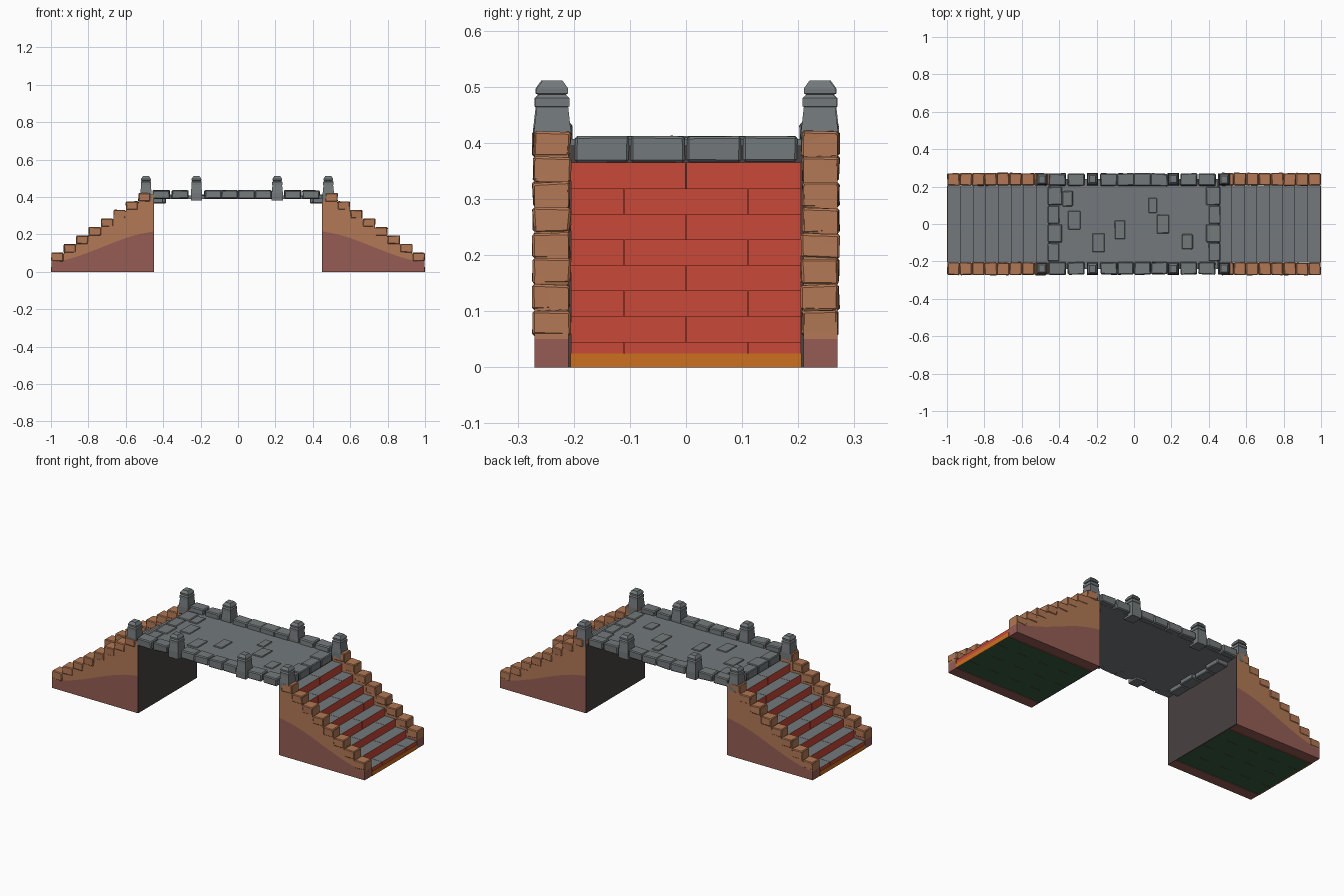
import bpy, bmesh, random

if "Cube" in bpy.data.objects:
    bpy.data.objects.remove(bpy.data.objects["Cube"])
random.seed(4)


def material(name, hexcode):
    m = bpy.data.materials.new(name)
    c = [int(hexcode[i:i + 2], 16) / 255 for i in (0, 2, 4)]
    m.diffuse_color = [*(v / 12.92 if v <= 0.04045 else ((v + 0.055) / 1.055) ** 2.4 for v in c), 1]
    m.use_nodes = True
    m.node_tree.nodes["Principled BSDF"].inputs["Base Color"].default_value = m.diffuse_color
    return m


GREY = material("grey stone", "73797b")
BROWN = material("tan brick", "b27855")
PURPLE = material("dusky brick", "955c54")
RED = material("red riser", "c84838")
ORANGE = material("orange band", "cc7020")
DARK = material("dark inner wall", "484140")
GREEN = material("dark green base", "345a40")


def hexa(bm, x, y, zlo, zhi, jitter=0.0):
    """Six-sided block; zlo and zhi give heights at x[0] and x[1]."""
    def j():
        return random.uniform(-jitter, jitter)
    v = [bm.verts.new((x[i] + j(), y[k] + j(), z[i] + j()))
         for z in (zlo, zhi) for i, k in ((0, 0), (1, 0), (1, 1), (0, 1))]
    faces = [bm.faces.new([v[i] for i in f]) for f in
             ((3, 2, 1, 0), (4, 5, 6, 7), (0, 1, 5, 4), (1, 2, 6, 5), (2, 3, 7, 6), (3, 0, 4, 7))]
    bmesh.ops.recalc_face_normals(bm, faces=faces)
    return faces


def box(bm, x0, x1, y0, y1, z0, z1, jitter=0.0):
    return hexa(bm, sorted((x0, x1)), sorted((y0, y1)), (z0, z0), (z1, z1), jitter)


def finish(bm, name, mats, bevel=0):
    me = bpy.data.meshes.new(name)
    bm.normal_update()
    bm.to_mesh(me)
    bm.free()
    for m in mats:
        me.materials.append(m)
    ob = bpy.data.objects.new(name, me)
    bpy.context.collection.objects.link(ob)
    if bevel:
        b = ob.modifiers.new("chipped edges", 'BEVEL')
        b.width, b.segments = bevel, 1
    return ob


RISE = 0.0456
STEP = 0.068
CAP = 0.0665


def band(x):
    """Height of the dusky lower band on the side walls."""
    t = min(1, max(0, (1 - abs(x)) / 0.55))
    return 0.05 + 0.165 * (0.3 * t + 0.7 * t * t * (3 - 2 * t))


for sx, side in ((-1, "left"), (1, "right")):
    # Stairs: stone treads, red risers, green underside
    bm = bmesh.new()
    for k in range(8):
        x1 = 0.998 - STEP * k
        x0 = max(0.455, x1 - STEP)
        cuts = (-0.206, 0, 0.206) if k % 2 else (-0.206, -0.11, 0.11, 0.206)
        for a, b in zip(cuts, cuts[1:]):
            box(bm, sx * x0, sx * x1, a + 0.0008, b - 0.0008, 0, RISE * (k + 1))
    bm.normal_update()
    for f in bm.faces:
        f.material_index = 1 if f.normal.z > 0.5 else 2 if f.normal.z < -0.5 else 0
    finish(bm, side + "_stairs", [RED, GREY, GREEN])

    # Orange band at the foot of the stairs
    bm = bmesh.new()
    box(bm, sx * 0.994, sx * 1.0, -0.206, 0.206, 0.0, 0.025)
    finish(bm, side + "_foot_band", [ORANGE])

    # Dark wall under the deck end
    bm = bmesh.new()
    box(bm, sx * 0.449, sx * 0.457, -0.269, 0.269, 0, 0.395)
    finish(bm, side + "_inner_wall", [DARK])

    for sy, where in ((-1, "front"), (1, "back")):
        # Side wall in two bands
        bm = bmesh.new()
        y = sorted((sy * 0.209, sy * 0.27))
        for k in range(9):
            x = sorted((sx * (0.998 - CAP * k), sx * max(0.452, 0.998 - CAP * (k + 1))))
            mid = [band(v) for v in x]
            top = min(0.415, 0.095 + RISE * k)
            for f in hexa(bm, x, y, (0, 0), mid):
                f.material_index = 1
            hexa(bm, x, y, mid, (top, top))
        finish(bm, f"{side}_{where}_wall", [BROWN, PURPLE])

        # Stepped brick caps
        bm = bmesh.new()
        for k in range(8):
            x1 = 0.998 - CAP * k
            top = 0.102 + RISE * k
            box(bm, sx * (x1 - CAP + 0.002), sx * x1, sy * 0.206, sy * 0.2725,
                top - 0.045, top, 0.0025)
        finish(bm, f"{side}_{where}_caps", [BROWN], 0.004)

    # Stones edging the deck above the stairs
    bm = bmesh.new()
    for i in range(4):
        y0 = -0.2 + 0.1 * i
        inner = 0.385 if i % 2 else 0.40
        box(bm, sx * inner, sx * 0.462, y0 + 0.002, y0 + 0.098, 0.366, 0.412, 0.001)
    finish(bm, side + "_deck_end_stones", [GREY], 0.004)

# Deck slab
bm = bmesh.new()
box(bm, -0.45, 0.45, -0.24, 0.24, 0.39, 0.407)
finish(bm, "deck_slab", [GREY])

# Scattered raised paving stones
bm = bmesh.new()
for cx, cy, w, d in ((-0.355, 0.135, 0.055, 0.08), (-0.32, 0.02, 0.065, 0.1),
                     (-0.19, -0.1, 0.065, 0.1), (-0.075, -0.03, 0.055, 0.1),
                     (0.1, 0.1, 0.045, 0.08), (0.155, 0, 0.065, 0.1),
                     (0.285, -0.095, 0.058, 0.08)):
    box(bm, cx - w / 2, cx + w / 2, cy - d / 2, cy + d / 2, 0.40, 0.412, 0.001)
finish(bm, "paving_stones", [GREY], 0.003)

# Kerb stones and posts along both sides
POST = ((0.38, 0.033), (0.42, 0.033), (0.464, 0.028), (0.465, 0.030), (0.48, 0.030),
        (0.486, 0.024), (0.488, 0.028), (0.497, 0.028), (0.511, 0.018))
for sy, where in ((-1, "front"), (1, "back")):
    bm = bmesh.new()
    for cx in (-0.41, -0.31, -0.135, -0.045, 0.045, 0.135, 0.292, 0.39):
        box(bm, cx - 0.045, cx + 0.045, sy * 0.204, sy * 0.27, 0.391, 0.436, 0.003)
    finish(bm, where + "_kerb_stones", [GREY], 0.005)

    for n, cx in enumerate((-0.492, -0.222, 0.21, 0.483)):
        bm = bmesh.new()
        cy = sy * (0.24 if n in (1, 2) else 0.238)
        rings = [[bm.verts.new((cx + a * h * 0.92, cy + b * h, z))
                  for a, b in ((-1, -1), (1, -1), (1, 1), (-1, 1))] for z, h in POST]
        for r, s in zip(rings, rings[1:]):
            for i in range(4):
                bm.faces.new((r[i], r[(i + 1) % 4], s[(i + 1) % 4], s[i]))
        bm.faces.new(rings[0][::-1])
        bm.faces.new(rings[-1])
        finish(bm, f"{where}_post_{n + 1}", [GREY])
